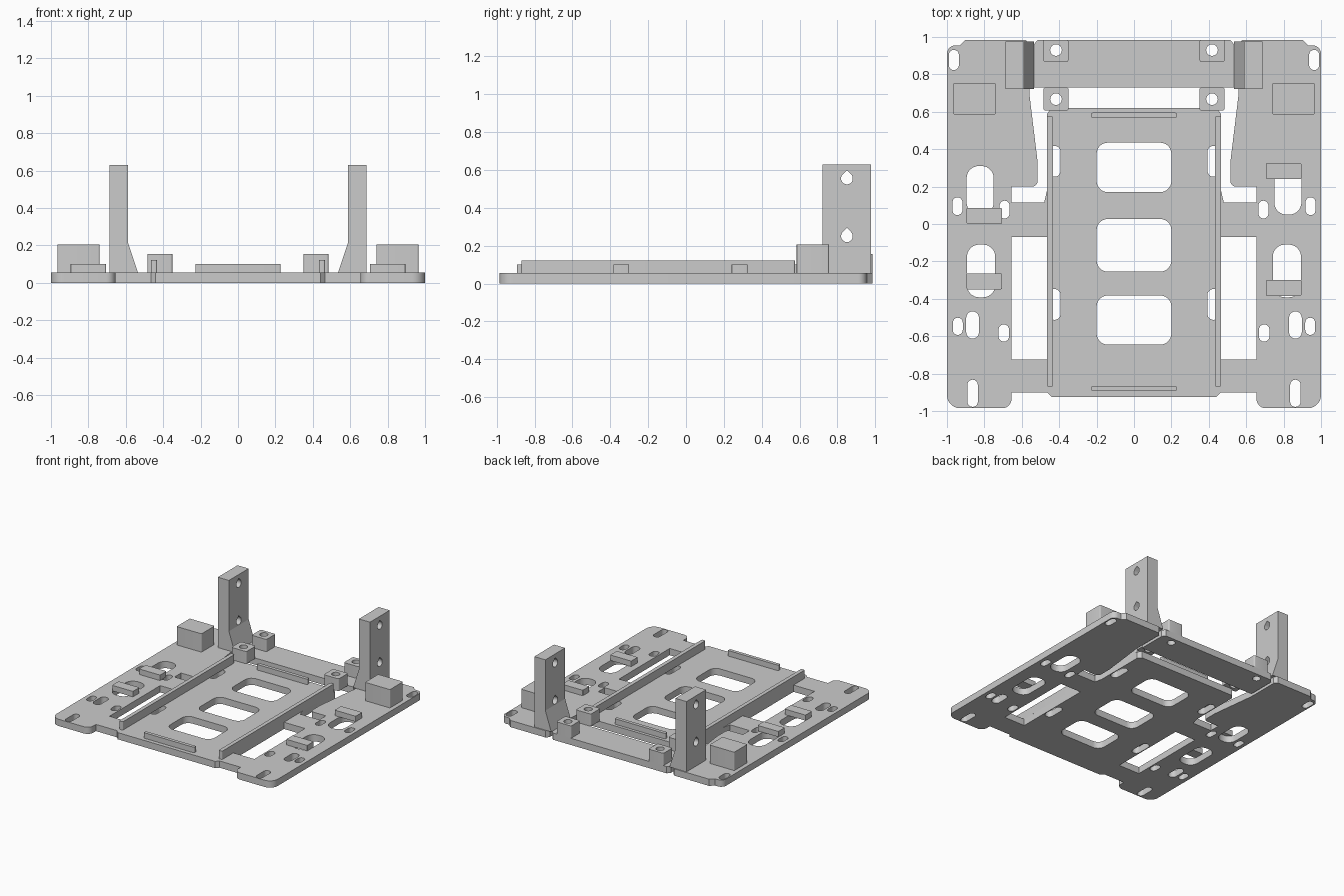
import bpy, bmesh, math
from mathutils import Vector

cube = bpy.data.objects.get("Cube")
if cube:
    bpy.data.objects.remove(cube, do_unlink=True)

grey = bpy.data.materials.new("plain_grey")
grey.use_nodes = True
grey.diffuse_color = (0.6, 0.6, 0.6, 1)
bsdf = next(n for n in grey.node_tree.nodes if n.type == 'BSDF_PRINCIPLED')
bsdf.inputs["Base Color"].default_value = grey.diffuse_color

T = 0.055  # plate thickness


def fillet(corners, steps=7):
    """Round a polygon given as (x, y, radius) corners."""
    out = []
    for i, (x, y, r) in enumerate(corners):
        p = Vector((x, y))
        if r == 0:
            out.append(p)
            continue
        a = (Vector(corners[i - 1][:2]) - p).normalized()
        b = (Vector(corners[(i + 1) % len(corners)][:2]) - p).normalized()
        half = a.angle(b) / 2
        c = p + (a + b).normalized() * (r / math.sin(half))
        t = r / math.tan(half)
        start, end = p + a * t - c, p + b * t - c
        sweep = math.pi - 2 * half
        for k in range(steps + 1):
            f = k / steps
            out.append(c + (start * math.sin((1 - f) * sweep)
                            + end * math.sin(f * sweep)) / math.sin(sweep))
    return out


def rect(x0, x1, y0, y1, r=0.0):
    r = min(r, 0.498 * (x1 - x0), 0.498 * (y1 - y0))
    return fillet([(x0, y0, r), (x1, y0, r), (x1, y1, r), (x0, y1, r)])


def slot(x, y, w, h):
    return rect(x - w / 2, x + w / 2, y - h / 2, y + h / 2, w)


def teardrop(x, y, r):
    d = r * math.sqrt(2)
    k = r * 0.998
    return fillet([(x, y - d, k), (x + d, y, k), (x, y + d, 0), (x - d, y, k)])


def mirrored(loop):
    return [Vector((-p.x, p.y)) for p in loop]


def extrude(name, loops, low, high, axis='Z'):
    """Extrude an outline with holes; axis is the extrusion direction."""
    curve = bpy.data.curves.new(name, 'CURVE')
    curve.dimensions, curve.fill_mode = '2D', 'BOTH'
    curve.extrude = (high - low) / 2
    for loop in loops:
        s = curve.splines.new('POLY')
        s.points.add(len(loop) - 1)
        for pt, p in zip(s.points, loop):
            pt.co = (p.x, p.y, 0, 1)
        s.use_cyclic_u = True
    temp = bpy.data.objects.new(name + "_profile", curve)
    bpy.context.collection.objects.link(temp)
    bpy.context.view_layer.update()
    mesh = bpy.data.meshes.new_from_object(
        temp.evaluated_get(bpy.context.evaluated_depsgraph_get()))
    bpy.data.objects.remove(temp, do_unlink=True)
    bm = bmesh.new()
    bm.from_mesh(mesh)
    mid = (low + high) / 2
    for v in bm.verts:
        x, y, z = v.co
        z += mid
        v.co = {'Z': (x, y, z), 'X': (z, x, y), 'Y': (y, z, x)}[axis]
    bmesh.ops.remove_doubles(bm, verts=bm.verts, dist=0.0002)
    bmesh.ops.recalc_face_normals(bm, faces=bm.faces)
    bm.to_mesh(mesh)
    bm.free()
    mesh.materials.clear()
    mesh.materials.append(grey)
    obj = bpy.data.objects.new(name, mesh)
    bpy.context.collection.objects.link(obj)
    bpy.ops.object.select_all(action='DESELECT')
    obj.select_set(True)
    bpy.context.view_layer.objects.active = obj
    bpy.ops.object.shade_smooth_by_angle(angle=math.radians(30))


def block(name, x0, x1, y0, y1, top, r=0.0):
    extrude(name, [rect(x0, x1, y0, y1, r)], T, top)


# Base plate: centre tray and two side panels, half outline mirrored
half = fillet([
    (0.44, -0.925, 0), (0.465, -0.9, 0), (0.655, -0.9, 0), (0.655, -0.985, 0.05),
    (1, -0.985, 0.07), (1, 0.955, 0.045), (0.93, 0.955, 0), (0.90, 0.985, 0),
    (0.58, 0.985, 0), (0.56, 0.96, 0), (0.56, 0.7, 0), (0.515, 0.33, 0),
    (0.515, 0.2, 0.03), (0.655, 0.2, 0), (0.655, 0.115, 0), (0.48, 0.115, 0),
    (0.465, 0.18, 0), (0.465, 0.59, 0), (0.44, 0.62, 0)])
outline = half + mirrored(half)[::-1]
side_holes = [
    rect(0.465, 0.655, -0.725, -0.07),         # long window
    rect(0.75, 0.895, 0.05, 0.31, 0.065),      # large slots
    rect(0.742, 0.893, -0.392, -0.11, 0.065),
    slot(0.425, 0.335, 0.065, 0.165),          # slots beside the rails
    slot(0.425, -0.43, 0.065, 0.165),
    slot(0.944, 0.095, 0.053, 0.095), slot(0.692, 0.077, 0.053, 0.095),
    slot(0.942, -0.547, 0.053, 0.092), slot(0.696, -0.583, 0.056, 0.092),
    slot(0.863, -0.54, 0.068, 0.145), slot(0.863, -0.905, 0.056, 0.145),
    slot(0.963, 0.877, 0.053, 0.108)]
tray_windows = [rect(-0.2, 0.2, y0, y1, 0.06) for y0, y1 in
                ((0.17, 0.435), (-0.255, 0.027), (-0.645, -0.382))]
extrude("base_plate", [outline] + side_holes + [mirrored(h) for h in side_holes]
        + tray_windows, 0, T)

# Rear crossbar
bar = fillet([(0.535, 0.73, 0), (0.535, 0.96, 0), (0.515, 0.985, 0)])
extrude("rear_crossbar", [bar + mirrored(bar)[::-1]]
        + [slot(s * 0.417, 0.93, 0.062, 0.062) for s in (-1, 1)], 0, T)

# Ribs across the tray ends
block("rear_tray_rib", -0.228, 0.228, 0.567, 0.595, 0.1, 0.008)
block("front_tray_rib", -0.228, 0.228, -0.893, -0.865, 0.1, 0.008)

for side, s in (("right", -1), ("left", 1)):
    def span(a, b):
        return sorted((s * a, s * b))

    block(side + "_tray_rail", *span(0.433, 0.465), -0.87, 0.575, 0.123, 0.008)
    block(side + "_corner_block", *span(0.74, 0.965), 0.585, 0.755, 0.205, 0.008)

    # Drilled mounting bosses
    for label, y0, y1, yc in (("front", 0.607, 0.73, 0.667),
                              ("rear", 0.867, 0.985, 0.93)):
        x0, x1 = span(0.35, 0.485)
        extrude(f"{side}_{label}_boss", [rect(x0, x1, y0, y1, 0.012),
                slot(s * 0.417, yc, 0.062, 0.062)], T, 0.155)

    # Upright post with teardrop bolt holes and a sloped foot
    extrude(side + "_post", [rect(0.722, 0.977, T, 0.63),
            teardrop(0.85, 0.555, 0.031), teardrop(0.85, 0.25, 0.031)],
            *span(0.588, 0.688), 'X')
    extrude(side + "_post_foot", [[Vector((T, s * 0.588)), Vector((T, s * 0.535)),
            Vector((0.215, s * 0.588))]], 0.722, 0.977, 'Y')

# Strap bridges over the large slots, staggered between the sides
for name, s, y in (("right_rear", -1, 0.043), ("right_front", -1, -0.307),
                   ("left_rear", 1, 0.283), ("left_front", 1, -0.342)):
    x0, x1 = sorted((s * 0.706, s * 0.895))
    block(name + "_strap_bridge", x0, x1, y - 0.042, y + 0.042, 0.1, 0.006)
